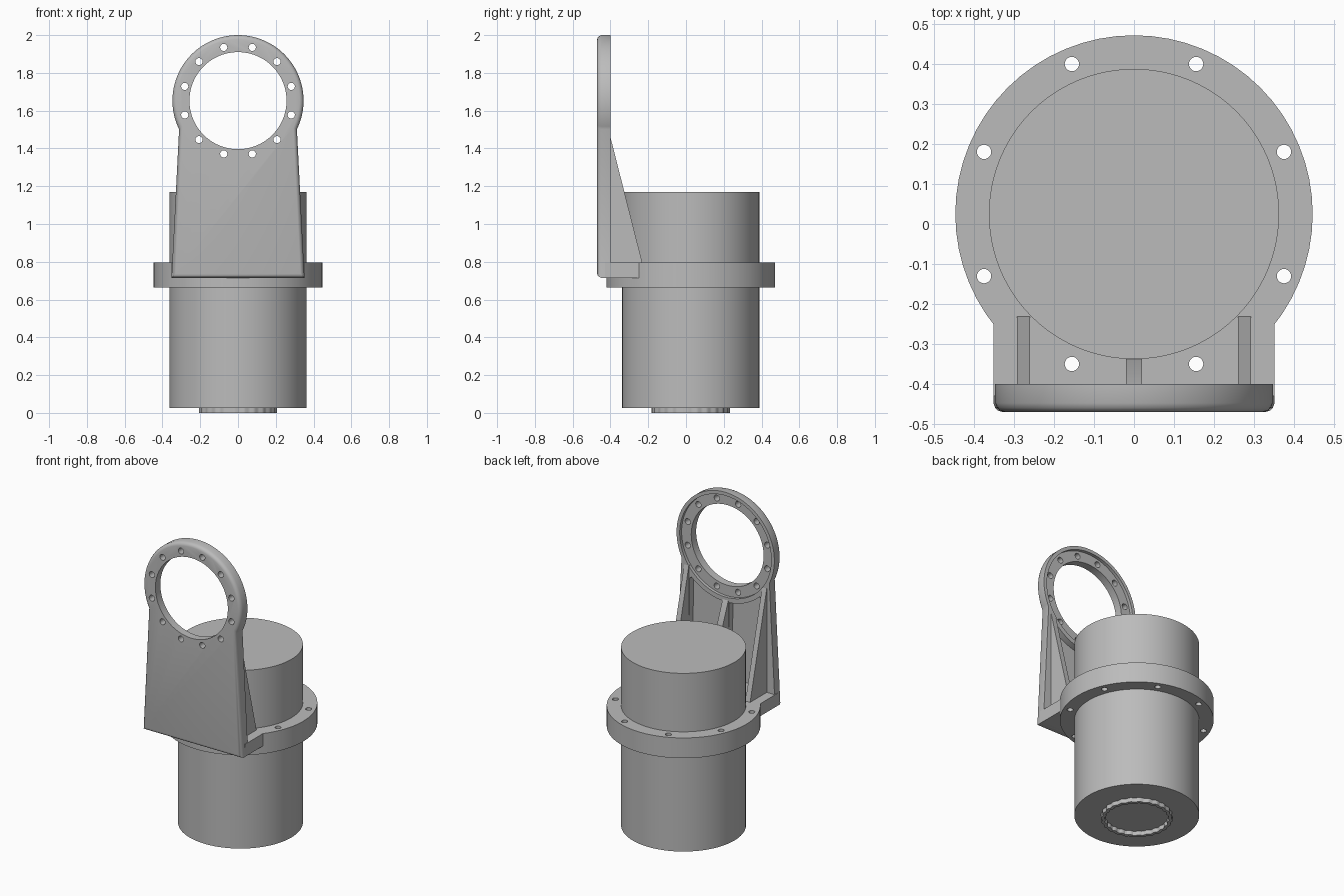
import bpy, bmesh, math
from mathutils import Matrix

cube = bpy.data.objects.get("Cube")
if cube:
    bpy.data.objects.remove(cube)

grey = bpy.data.materials.new("machined grey")
grey.use_nodes = True
colour = (0.5, 0.5, 0.5, 1)
grey.diffuse_color = colour
grey.node_tree.nodes["Principled BSDF"].inputs["Base Color"].default_value = colour

AXIS_Y = 0.025          # body axis
RING_Z, RING_R = 1.653, 0.347
BACK, FRONT = -0.40, -0.47


def finish(name, bm):
    bmesh.ops.recalc_face_normals(bm, faces=bm.faces)
    mesh = bpy.data.meshes.new(name)
    bm.to_mesh(mesh)
    bm.free()
    mesh.materials.append(grey)
    obj = bpy.data.objects.new(name, mesh)
    bpy.context.collection.objects.link(obj)
    return obj


def loft(name, loops):
    """Skin equal-length closed loops and cap both ends."""
    bm = bmesh.new()
    rows = [[bm.verts.new(p) for p in loop] for loop in loops]
    for a, b in zip(rows, rows[1:]):
        for i in range(len(a)):
            j = (i + 1) % len(a)
            bm.faces.new((a[i], a[j], b[j], b[i]))
    bm.faces.new(rows[0])
    bm.faces.new(rows[-1])
    return finish(name, bm)


def upright(name, r, z0, z1, x=0, y=AXIS_Y, sides=96):
    pts = [(x + r * math.cos(math.tau * i / sides), y + r * math.sin(math.tau * i / sides))
           for i in range(sides)]
    return loft(name, [[(px, py, z) for px, py in pts] for z in (z0, z1)])


def through(name, r, y0, y1, x=0, z=RING_Z, sides=96):
    pts = [(x + r * math.cos(math.tau * i / sides), z + r * math.sin(math.tau * i / sides))
           for i in range(sides)]
    return loft(name, [[(px, y, pz) for px, pz in pts] for y in (y0, y1)])


def slab(name, x0, x1, side_profile):
    return loft(name, [[(x, y, z) for y, z in side_profile] for x in (x0, x1)])


def combine(target, tools, operation):
    bpy.context.view_layer.objects.active = target
    for tool in tools:
        mod = target.modifiers.new("cut", 'BOOLEAN')
        mod.operation, mod.solver, mod.object = operation, 'EXACT', tool
        bpy.ops.object.modifier_apply(modifier=mod.name)
        bpy.data.objects.remove(tool)


# Motor body
body = upright("motor_body", 0.363, 0.027, 1.17)

# Toothed hub ring under the body
bm = bmesh.new()
N = 96
rows = []
for inner, z in ((False, 0.03), (False, 0), (True, 0), (True, 0.03)):
    row = []
    for i in range(N):
        a = math.tau * i / N
        tooth = 0.006 if i % 4 < 2 else 0
        r = (0.188 if inner else 0.208) - tooth
        row.append(bm.verts.new((r * math.cos(a), AXIS_Y + r * math.sin(a), z)))
    rows.append(row)
for k in range(4):
    a, b = rows[k], rows[(k + 1) % 4]
    for i in range(N):
        j = (i + 1) % N
        bm.faces.new((a[i], a[j], b[j], b[i]))
hub = finish("hub_ring", bm)

# Mounting flange with a square foot and eight bolt holes
flange = upright("mounting_flange", 0.447, 0.665, 0.795, sides=64)
foot = slab("foot", -0.352, 0.352, [(-0.43, 0.715), (0, 0.715), (0, 0.795), (-0.43, 0.795)])
combine(flange, [foot], 'UNION')
holes = []
for k in range(8):
    a = math.radians(22.5 + 45 * k)
    holes.append(upright("hole", 0.018, 0.6, 0.9, 0.406 * math.cos(a),
                         AXIS_Y + 0.406 * math.sin(a), 20))
combine(flange, holes, 'DIFFERENCE')


# Bracket plate: tapered base running into a round eye, front edge rounded
def outline(y, inset):
    pts = [(-0.352 + inset, y, 0.715 + inset), (0.352 - inset, y, 0.715 + inset)]
    r = RING_R - inset
    for i in range(81):
        a = math.radians(-26 + 232 * i / 80)
        pts.append((r * math.cos(a), y, RING_Z + r * math.sin(a)))
    return pts


plate = loft("bracket_plate", [outline(BACK, 0), outline(-0.448, 0), outline(-0.46, 0.005),
                               outline(-0.467, 0.012), outline(FRONT, 0.022)])


# Rear pockets either side of the centre rib, arched under the eye
def pocket(side):
    pts = [(0.02, 0.795), (0.26, 0.795), (0.255, 1.38)]
    for i in range(11):
        a = math.radians(-47 - 39 * i / 10)
        pts.append((0.355 * math.cos(a), RING_Z + 0.355 * math.sin(a)))
    return loft("pocket", [[(side * x, y, z) for x, z in pts] for y in (-0.44, -0.38)])


cutters = [pocket(1), pocket(-1),
           through("eye", 0.257, -0.6, -0.3),
           through("eye_recess", 0.325, -0.42, -0.3)]
for k in range(12):
    a = math.radians(15 + 30 * k)
    cutters.append(through("hole", 0.019, -0.6, -0.3, 0.292 * math.cos(a),
                           RING_Z + 0.292 * math.sin(a), 20))
combine(plate, cutters, 'DIFFERENCE')

# Sloping side gussets and the centre rib
wedge = [(-0.41, 0.79), (-0.23, 0.79), (BACK, 1.46), (-0.41, 1.46)]
gussets = [slab(name, s * 0.26, s * 0.293, wedge)
           for name, s in (("left_gusset", 1), ("right_gusset", -1))]
rib = slab("centre_rib", -0.02, 0.02, [(-0.43, 0.79), (-0.335, 0.79), (-0.335, 1.15),
                                      (BACK, 1.31), (-0.43, 1.31)])

# Smooth shading with crisp edges
for obj in [body, hub, flange, plate, rib] + gussets:
    bpy.ops.object.select_all(action='DESELECT')
    obj.select_set(True)
    bpy.context.view_layer.objects.active = obj
    bpy.ops.object.shade_smooth_by_angle(angle=math.radians(30))
